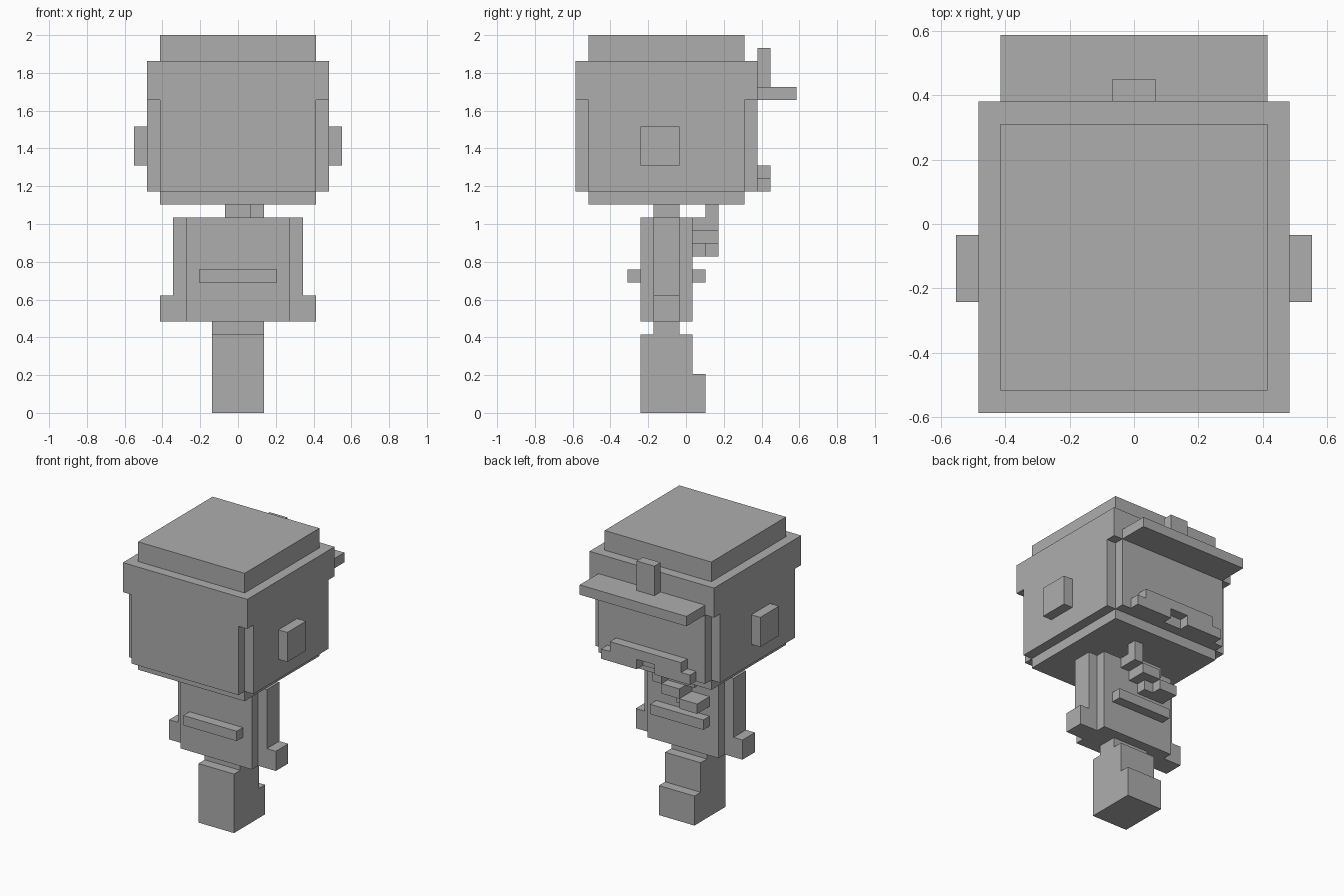
import bpy
import bmesh

if "Cube" in bpy.data.objects:
    bpy.data.objects.remove(bpy.data.objects["Cube"])

U = 2 / 29  # one block; all sizes below are counted in blocks

grey = bpy.data.materials.new("plain_grey")
grey.diffuse_color = (0.42, 0.42, 0.42, 1)
grey.use_nodes = True
grey.node_tree.nodes["Principled BSDF"].inputs["Base Color"].default_value = grey.diffuse_color


def finish(name, bm):
    bmesh.ops.recalc_face_normals(bm, faces=bm.faces)
    mesh = bpy.data.meshes.new(name)
    bm.to_mesh(mesh)
    bm.free()
    mesh.materials.append(grey)
    obj = bpy.data.objects.new(name, mesh)
    bpy.context.collection.objects.link(obj)
    return obj


def prism(name, outline, lo, hi, axis="z"):
    """Extrude an (x, y) outline along z, a (y, z) one along x, or an (x, z) one along y."""
    def place(a, b, h):
        p = {"z": (a, b, h), "x": (h, a, b), "y": (a, h, b)}[axis]
        return [c * U for c in p]
    bm = bmesh.new()
    face = bm.faces.new([bm.verts.new(place(a, b, lo)) for a, b in outline])
    new = bmesh.ops.extrude_face_region(bm, geom=[face])["geom"]
    shift = [s - t for s, t in zip(place(0, 0, hi), place(0, 0, lo))]
    bmesh.ops.translate(bm, vec=shift,
                        verts=[v for v in new if isinstance(v, bmesh.types.BMVert)])
    return finish(name, bm)


def box(name, x, y, z):
    return prism(name, [(x[0], y[0]), (x[1], y[0]), (x[1], y[1]), (x[0], y[1])], *z)


# Head: notched-corner block between a chin slab and the cap
box("chin", (-6, 6), (-7.5, 4.5), (16, 17))
prism("head", [(-6, -8.5), (6, -8.5), (6, -7.5), (7, -7.5), (7, 4.5), (6, 4.5),
               (6, 5.5), (-6, 5.5), (-6, 4.5), (-7, 4.5), (-7, -7.5), (-6, -7.5)], 17, 24)

# Cap with crown, brim and badge
box("cap_band", (-7, 7), (-8.5, 5.5), (24, 27))
box("cap_crown", (-6, 6), (-7.5, 4.5), (27, 29))
box("cap_brim", (-6, 6), (5.5, 8.5), (24, 25))
box("cap_badge", (-1, 1), (5.5, 6.5), (25, 28))

# Moustache: wider lower row with a gap for the mouth
prism("moustache", [(-5, 17), (-1, 17), (-1, 18), (1, 18), (1, 17), (5, 17),
                    (5, 18), (4, 18), (4, 19), (-4, 19), (-4, 18), (-5, 18)],
      5.5, 6.5, "y")

# Neck, torso and the belt bars front and back
box("neck", (-1, 1), (-2.5, -0.5), (15, 16))
box("torso", (-4, 4), (-3.5, 0.5), (7, 15))
box("belt_front", (-3, 3), (-4.5, -3.5), (10, 11))
box("belt_back", (-3, 3), (0.5, 1.5), (10, 11))

# Ears and arms on both sides
for s, side in ((1, "right"), (-1, "left")):
    box("ear_" + side, (7 * s, 8 * s), (-3.5, -0.5), (19, 22))
    prism("arm_" + side, [(4 * s, 7), (6 * s, 7), (6 * s, 9), (5 * s, 9),
                          (5 * s, 15), (4 * s, 15)], -2.5, -0.5, "y")

# Neckerchief: stepped diagonal of blocks with a raised outer layer
prism("scarf_base", [(2, 15), (0, 15), (-2, 15), (-2, 14), (-1, 14), (-1, 13), (-3, 13),
                     (-3, 12), (-1, 12), (0, 12), (0, 13), (1, 13), (1, 14), (2, 14)],
      0.5, 1.5, "y")
box("scarf_upper_knot", (1, 2), (1.5, 2.5), (14, 16))
box("scarf_middle_knot", (-1, 1), (1.5, 2.5), (13, 14))
box("scarf_lower_knot", (-3, -1), (1.5, 2.5), (12, 13))

# Legs as one block with a foot step, plus the narrow hip
prism("legs", [(-3.5, 0), (1.5, 0), (1.5, 3), (0.5, 3), (0.5, 6), (-3.5, 6)], -2, 2, "x")
box("hips", (-2, 2), (-2.5, -0.5), (6, 7))
